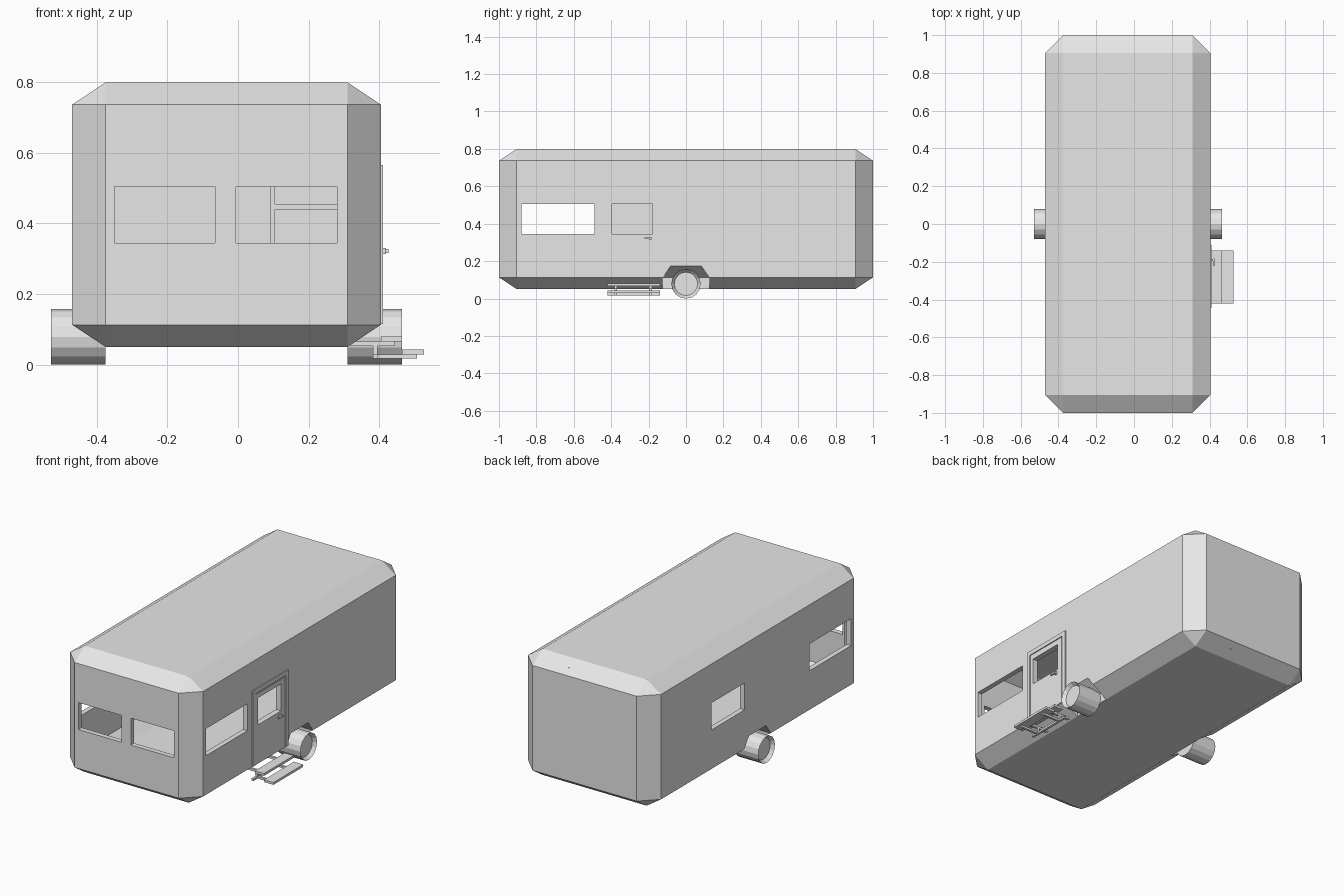
import bpy, bmesh
from mathutils import Matrix, Vector

if "Cube" in bpy.data.objects:
    bpy.data.objects.remove(bpy.data.objects["Cube"])

CX = -0.0325                                   # centre line of the body
HX, HY, C, CZ = 0.4375, 1.0, 0.095, 0.063      # half sizes and chamfers
Z0, Z1 = 0.05, 0.80

grey = bpy.data.materials.new("light_grey")
grey.diffuse_color = (0.8, 0.8, 0.8, 1)
grey.use_nodes = True
grey.node_tree.nodes["Principled BSDF"].inputs["Base Color"].default_value = grey.diffuse_color


def finish(name, bm):
    bmesh.ops.recalc_face_normals(bm, faces=bm.faces)
    me = bpy.data.meshes.new(name)
    bm.to_mesh(me)
    bm.free()
    me.materials.append(grey)
    ob = bpy.data.objects.new(name, me)
    bpy.context.scene.collection.objects.link(ob)
    return ob


def hull(name, points):
    bm = bmesh.new()
    for p in points:
        bm.verts.new(p)
    bmesh.ops.convex_hull(bm, input=bm.verts)
    bmesh.ops.dissolve_limit(bm, angle_limit=0.01, verts=bm.verts, edges=bm.edges)
    return finish(name, bm)


def box(name, x, y, z):
    return hull(name, [(a, b, c) for a in x for b in y for c in z])


def chamfered_box(name, inset):
    # every side of the box is a rectangle pulled in by the chamfer
    h = Vector((HX - inset, HY - inset, (Z1 - Z0) / 2 - inset))
    c = Vector((C, C, CZ))
    if inset:
        c *= 0.8
    pts = []
    for axis in range(3):
        for sx in (-1, 1):
            for sy in (-1, 1):
                for sz in (-1, 1):
                    p = [s * (h[i] - (0 if i == axis else c[i]))
                         for i, s in enumerate((sx, sy, sz))]
                    pts.append((p[0] + CX, p[1], p[2] + (Z0 + Z1) / 2))
    return hull(name, pts)


def cut(ob, cutter, keep=False):
    m = ob.modifiers.new("cut", 'BOOLEAN')
    m.operation, m.solver, m.object = 'DIFFERENCE', 'EXACT', cutter
    dg = bpy.context.evaluated_depsgraph_get()
    dg.update()
    me = bpy.data.meshes.new_from_object(ob.evaluated_get(dg))
    ob.modifiers.clear()
    ob.data = me
    cutter.hide_render = True
    if not keep:
        bpy.data.objects.remove(cutter)


def arch(side, g):
    # wheel recess with a ceiling that slopes down towards the middle
    xi, xo, yb = 0.3425 - g, HX, 0.125 + g
    pts = []
    for s in (-1, 1):
        pts += [(xi, s * yb, -0.05), (xi, s * yb, 0.112 + g),
                (xo + 0.001, s * yb, -0.05), (xo + 0.001, s * yb, 0.112 + g),
                (xo + 0.001, s * (0.08 + g), 0.1755 + g)]
    return hull("arch_cutter", [(CX + side * x, y, z) for x, y, z in pts])


# hollow body; the cavity leaves material around the wheel recesses
body = chamfered_box("body_shell", 0)
cavity = chamfered_box("cavity_cutter", 0.03)
for s in (-1, 1):
    cut(cavity, arch(s, 0.025))
cut(body, cavity)
for s in (-1, 1):
    cut(body, arch(s, 0))

# window openings: front pair, both front sides, left middle
WZ = (0.345, 0.505)
for x, y in (((-0.35, -0.065), (-1.1, -0.9)),
             ((-0.005, 0.28), (-1.1, -0.9)),
             ((-0.6, 0.6), (-0.88, -0.49)),
             ((-0.6, -0.35), (0.12, 0.43))):
    cut(body, box("window_cutter", x, y, WZ))

# entry door: raised frame, panel and window opening
frame = box("door_frame", (0.40, 0.411), (-0.445, -0.112), (0.115, 0.565))
cut(frame, box("frame_cutter", (0.3, 0.5), (-0.42, -0.137), (0.10, 0.54)))
door = box("door_panel", (0.40, 0.409), (-0.413, -0.144), (0.115, 0.533))
opening = box("door_window_cutter", (0.3, 0.5), (-0.395, -0.178), WZ)
cut(door, opening, keep=True)
cut(body, opening)

# door handle: stem and lever
box("handle_stem", (0.408, 0.420), (-0.197, -0.185), (0.314, 0.330))
box("handle_lever", (0.417, 0.427), (-0.222, -0.183), (0.317, 0.327))

# entry steps on two brackets
SY = (-0.42, -0.14)
box("upper_step", (0.405, 0.465), SY, (0.066, 0.080))
box("lower_step", (0.465, 0.527), SY, (0.029, 0.043))
for i, y in enumerate((-0.375, -0.19)):
    ys = (y - 0.007, y + 0.007)
    box(f"upper_bracket_{i}", (0.32, 0.445), ys, (0.053, 0.066))
    box(f"bracket_post_{i}", (0.382, 0.396), ys, (0.017, 0.060))
    box(f"lower_bracket_{i}", (0.382, 0.507), ys, (0.017, 0.029))
box("step_crossbar", (0.382, 0.396), SY, (0.017, 0.029))

# wheels with a recessed outer face
for side, name in ((1, "right_wheel"), (-1, "left_wheel")):
    bm = bmesh.new()
    bmesh.ops.create_cone(bm, cap_ends=True, segments=16, radius1=0.0785,
                          radius2=0.0785, depth=0.155)
    cap = max(bm.faces, key=lambda f: f.calc_center_median().z)
    bmesh.ops.inset_region(bm, faces=[cap], thickness=0.016)
    bmesh.ops.translate(bm, verts=cap.verts, vec=(0, 0, -0.02))
    bm.transform(Matrix.Translation((CX + side * 0.42, 0, 0.0785))
                 @ Matrix.Rotation(side * 1.5707963, 4, 'Y'))
    finish(name, bm)

# interior closet wall and shelf at the rear
box("closet_wall", (0.09, 0.105), (0.5, 0.96), (0.085, 0.765))
box("closet_shelf", (0.105, 0.37), (0.5, 0.90), (0.44, 0.455))
